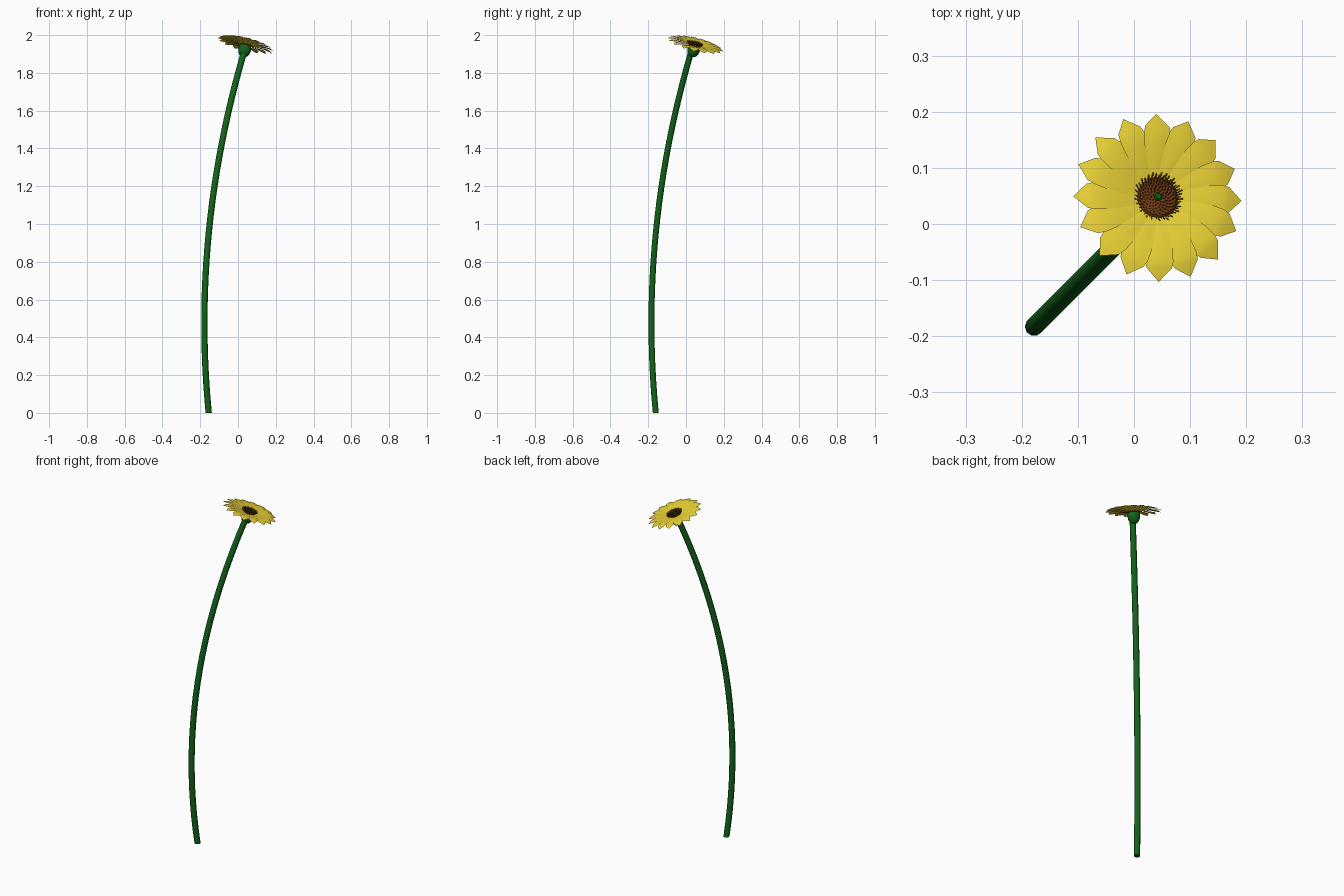
import bpy, bmesh, math, random
from mathutils import Vector, Matrix

if "Cube" in bpy.data.objects:
    bpy.data.objects.remove(bpy.data.objects["Cube"])

random.seed(4)


def material(name, rgb):
    m = bpy.data.materials.new(name)
    m.diffuse_color = (*rgb, 1)
    m.use_nodes = True
    m.node_tree.nodes["Principled BSDF"].inputs["Base Color"].default_value = m.diffuse_color
    return m


GREEN = material("stem green", (0.006, 0.13, 0.01))
YELLOW = material("petal yellow", (0.80, 0.62, 0.035))
BROWN = material("centre brown", (0.16, 0.045, 0.007))

# Flower head frame: tilted towards +x +y
AXIS = Vector((0.24, 0.24, 1)).normalized()
HEAD = (Matrix.Translation((0.042, 0.047, 1.951))
        @ Vector((0, 0, 1)).rotation_difference(AXIS).to_matrix().to_4x4())


def finish(name, bm, mat, matrix=Matrix(), angle=40):
    me = bpy.data.meshes.new(name)
    bm.to_mesh(me)
    bm.free()
    me.transform(matrix)
    me.materials.append(mat)
    ob = bpy.data.objects.new(name, me)
    bpy.context.collection.objects.link(ob)
    bpy.ops.object.select_all(action='DESELECT')
    ob.select_set(True)
    bpy.context.view_layer.objects.active = ob
    bpy.ops.object.shade_smooth_by_angle(angle=math.radians(angle))
    return ob


def tube(bm, rings, sides):
    """Skin (matrix, radius) rings into a capped tube."""
    loops = []
    for mat, r in rings:
        loops.append([bm.verts.new(mat @ Vector((r * math.cos(a), r * math.sin(a), 0)))
                      for a in (2 * math.pi * i / sides for i in range(sides))])
    for lo, hi in zip(loops, loops[1:]):
        for i in range(sides):
            j = (i + 1) % sides
            bm.faces.new((lo[i], lo[j], hi[j], hi[i]))
    bm.faces.new(loops[0][::-1])
    bm.faces.new(loops[-1])


def lathe(profile, sides):
    bm = bmesh.new()
    tube(bm, [(Matrix.Translation((0, 0, z)), r) for r, z in profile], sides)
    return bm


# Stem: leaning parabola
bm = bmesh.new()
rings = []
for i in range(25):
    z = 1.905 * i / 24
    x = -0.155 - 0.097 * z + 0.102 * z * z
    slope = -0.097 + 0.204 * z
    rot = Vector((0, 0, 1)).rotation_difference(Vector((slope, slope, 1))) if i else Matrix().to_quaternion()
    rings.append((Matrix.Translation((x, x - 0.005, z)) @ rot.to_matrix().to_4x4(), 0.0165))
tube(bm, rings, 10)
finish("stem", bm, GREEN)

# Calyx: rounded cup below the petals
finish("calyx", lathe([(0.012, -0.068), (0.022, -0.062), (0.030, -0.048), (0.034, -0.030),
                       (0.034, -0.016), (0.028, -0.008)], 16), GREEN, HEAD)

# Petals: sixteen overlapping pointed blades, tips bent down
STATIONS = [(0.020, 0.008, -0.006), (0.060, 0.018, 0.002), (0.095, 0.0245, 0.007),
            (0.118, 0.0250, 0.008), (0.130, 0.0225, 0.006)]
bm = bmesh.new()
for k in range(16):
    turn = Matrix.Rotation(math.radians(22.5 * k + random.uniform(-1, 1)), 4, 'Z')
    rows = []
    for r, w, h in STATIONS:
        rows.append([bm.verts.new(turn @ Vector((r, s * w, h + 0.10 * s * w - 0.07 * abs(s) * w)))
                     for s in (-1, -0.5, 0, 0.5, 1)])
    tip = bm.verts.new(turn @ Vector((0.154, 0, -0.002)))
    for a, b in zip(rows, rows[1:]):
        for i in range(4):
            bm.faces.new((a[i], b[i], b[i + 1], a[i + 1]))
    for i in range(4):
        bm.faces.new((rows[-1][i], tip, rows[-1][i + 1]))
finish("petals", bm, YELLOW, HEAD, 25)

# Centre disc
finish("centre_disc", lathe([(0.030, -0.008), (0.037, 0.001), (0.033, 0.004),
                             (0.018, 0.003), (0.006, 0.002)], 24), BROWN, HEAD)

# Florets: small cones scattered in a spiral over the disc
bm = bmesh.new()
for k in range(6, 190):
    r = 0.0425 * math.sqrt(k / 190)
    a = k * 2.39996
    lean = Matrix.Rotation(a, 4, 'Z') @ Matrix.Translation((r, 0, 0.005)) @ Matrix.Rotation(r * 14, 4, 'Y')
    bmesh.ops.create_cone(bm, cap_ends=True, segments=5, radius1=0.0009, radius2=0.0013,
                          depth=random.uniform(0.007, 0.011), matrix=lean)
finish("florets", bm, BROWN, HEAD)

# Green pistil in the middle
finish("pistil", lathe([(0.006, 0.0), (0.007, 0.008), (0.004, 0.012)], 10), GREEN, HEAD)
